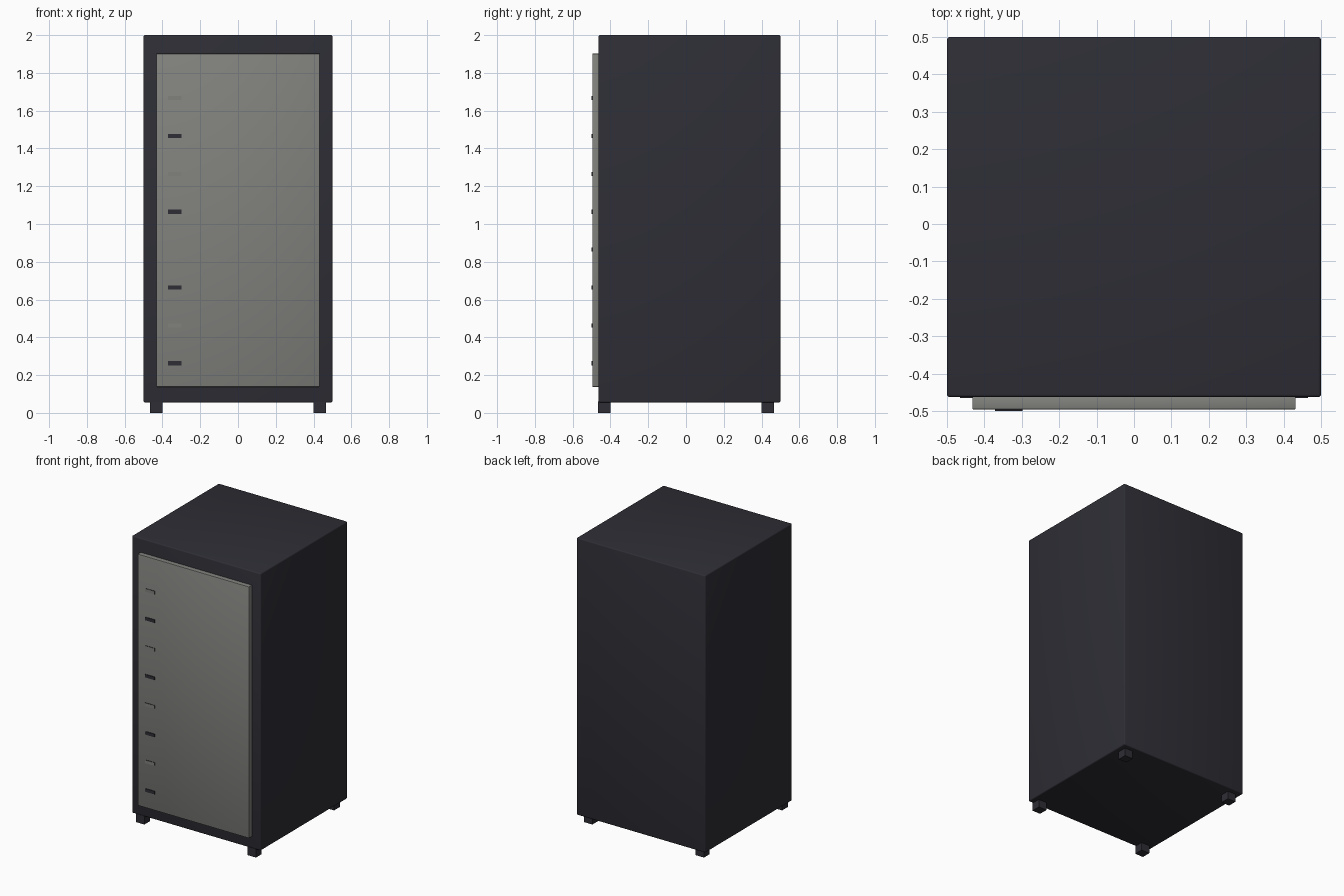
import bpy

if "Cube" in bpy.data.objects:
    bpy.data.objects.remove(bpy.data.objects["Cube"])


def material(name, rgb):
    m = bpy.data.materials.new(name)
    m.diffuse_color = (*rgb, 1)
    m.use_nodes = True
    m.node_tree.nodes["Principled BSDF"].inputs["Base Color"].default_value = m.diffuse_color
    return m


charcoal = material("charcoal", (0.027, 0.027, 0.036))
grey = material("warm grey", (0.22, 0.22, 0.207))


def box(name, lo, hi, mats, bevel=0, segments=2):
    """Box between two corners, optionally with rounded edges."""
    bpy.ops.mesh.primitive_cube_add(
        size=1, location=[(a + b) / 2 for a, b in zip(lo, hi)])
    ob = bpy.context.object
    ob.name = name
    ob.scale = [b - a for a, b in zip(lo, hi)]
    bpy.ops.object.transform_apply(location=False, rotation=False, scale=True)
    for m in mats:
        ob.data.materials.append(m)
    if bevel:
        mod = ob.modifiers.new("rounded edges", 'BEVEL')
        mod.width = bevel
        mod.segments = segments
        bpy.ops.object.modifier_apply(modifier=mod.name)
        bpy.ops.object.shade_smooth_by_angle(angle=0.7)
    return ob


# Cabinet body and door
box("cabinet_body", (-0.5, -0.463, 0.055), (0.5, 0.5, 2.0), [charcoal], 0.008, 3)
box("door", (-0.432, -0.496, 0.138), (0.432, -0.46, 1.902), [grey], 0.003)

# Four square feet
for x in (-0.433, 0.433):
    for y in (-0.433, 0.433):
        box("foot", (x - 0.032, y - 0.032, 0), (x + 0.032, y + 0.032, 0.06), [charcoal])

# Column of thin markers, every other one with a grey front
for i in range(8):
    z = 0.263 + i * 0.2005
    marker = box("door_marker", (-0.371, -0.5, z - 0.011), (-0.298, -0.495, z + 0.011),
                 [charcoal, grey])
    if i % 2:
        for face in marker.data.polygons:
            if face.normal.y < -0.5:
                face.material_index = 1
